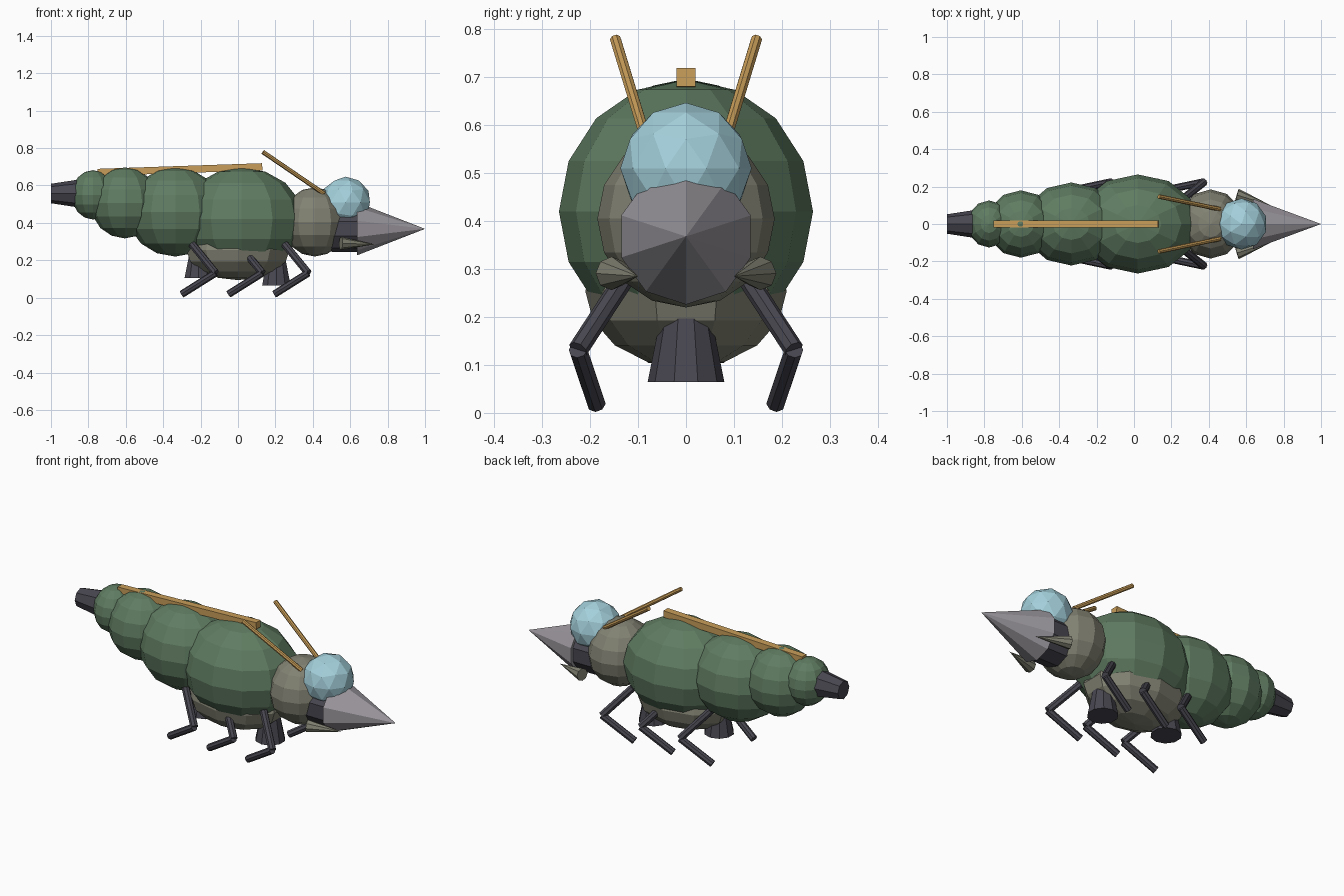
import bpy, bmesh, math
from mathutils import Vector, Matrix

if "Cube" in bpy.data.objects:
    bpy.data.objects.remove(bpy.data.objects["Cube"])


def mat(name, rgb):
    m = bpy.data.materials.new(name)
    m.diffuse_color = (*rgb, 1)
    m.use_nodes = True
    m.node_tree.nodes["Principled BSDF"].inputs["Base Color"].default_value = m.diffuse_color
    return m


GREEN = mat("shell_green", (0.115, 0.2, 0.12))
STONE = mat("stone_grey", (0.22, 0.22, 0.17))
DARK = mat("dark_metal", (0.065, 0.062, 0.08))
GOLD = mat("gold", (0.58, 0.34, 0.1))
STEEL = mat("pale_steel", (0.33, 0.31, 0.34))
BLUE = mat("pale_blue", (0.37, 0.63, 0.71))


def finish(bm, name, material):
    me = bpy.data.meshes.new(name)
    bm.to_mesh(me)
    bm.free()
    me.materials.append(material)
    ob = bpy.data.objects.new(name, me)
    bpy.context.collection.objects.link(ob)
    return ob


def ellipsoid(name, center, radii, material, segs=12, rings=8):
    bm = bmesh.new()
    bmesh.ops.create_uvsphere(bm, u_segments=segs, v_segments=rings, radius=1)
    bm.transform(Matrix.Translation(center) @ Matrix.Diagonal((*radii, 1)))
    return finish(bm, name, material)


def rod(name, a, b, r1, r2, material, sides=8):
    """Tapered cylinder from point a to point b."""
    a, b = Vector(a), Vector(b)
    d = b - a
    bm = bmesh.new()
    bmesh.ops.create_cone(bm, cap_ends=True, segments=sides, radius1=r1,
                          radius2=r2, depth=d.length)
    bmesh.ops.remove_doubles(bm, verts=bm.verts, dist=1e-5)
    rot = d.to_track_quat('Z', 'Y').to_matrix().to_4x4()
    bm.transform(Matrix.Translation((a + b) / 2) @ rot)
    return finish(bm, name, material)


# Overlapping shell segments, large to small towards the tail
shells = [((0.02, 0, 0.42), (0.33, 0.265, 0.275)),
          ((-0.335, 0, 0.458), (0.26, 0.222, 0.238)),
          ((-0.605, 0, 0.507), (0.185, 0.18, 0.19)),
          ((-0.775, 0, 0.55), (0.115, 0.126, 0.132))]
for i, (c, r) in enumerate(shells):
    ellipsoid(f"shell_segment_{i + 1}", c, r, GREEN)

# Belly and head
ellipsoid("belly", (0, 0, 0.254), (0.29, 0.21, 0.16), STONE, segs=10)
ellipsoid("head", (0.41, 0, 0.405), (0.175, 0.185, 0.185), STONE)

# Domed cockpit
bm = bmesh.new()
bmesh.ops.create_icosphere(bm, subdivisions=2, radius=0.137)
bm.transform(Matrix.Translation((0.575, 0, 0.51)))
finish(bm, "dome", BLUE)

# Nose drill with collar, and the tail nozzle
rod("nose_collar", (0.5, 0, 0.368), (0.64, 0, 0.368), 0.125, 0.125, DARK, 10)
rod("nose_cone", (0.635, 0, 0.368), (1.0, 0, 0.368), 0.142, 0, STEEL, 10)
rod("tail_nozzle", (-0.85, 0, 0.557), (-1.0, 0, 0.557), 0.075, 0.052, DARK)

# Spine rail along the back
bm = bmesh.new()
bmesh.ops.create_cube(bm, size=1)
bm.transform(Matrix.Translation((-0.31, 0, 0.685))
             @ Matrix.Rotation(-math.atan2(0.03, 0.88), 4, 'Y')
             @ Matrix.Diagonal((0.88, 0.04, 0.038, 1)))
finish(bm, "spine_rail", GOLD)

# Landing thrusters under the belly
rod("front_thruster", (0.205, 0, 0.24), (0.205, 0, 0.064), 0.045, 0.08, DARK, 10)
rod("rear_thruster", (-0.21, 0, 0.27), (-0.21, 0, 0.104), 0.045, 0.08, DARK, 10)

# Paired parts on both sides
for side, s in (("left", 1), ("right", -1)):
    rod(f"{side}_antenna", (0.46, s * 0.079, 0.556), (0.133, s * 0.147, 0.779),
        0.012, 0.012, GOLD)
    rod(f"{side}_mandible", (0.55, s * 0.155, 0.291), (0.73, s * 0.1, 0.285),
        0.035, 0, STONE)
    for pos, x in (("front", 0.25), ("middle", 0.005), ("rear", -0.245)):
        knee = (x + 0.125, s * 0.225, 0.132)
        rod(f"{side}_{pos}_upper_leg", (x, s * 0.125, 0.285), knee,
            0.021, 0.021, DARK)
        rod(f"{side}_{pos}_lower_leg", knee, (x - 0.055, s * 0.187, 0.019),
            0.02, 0.02, DARK)
